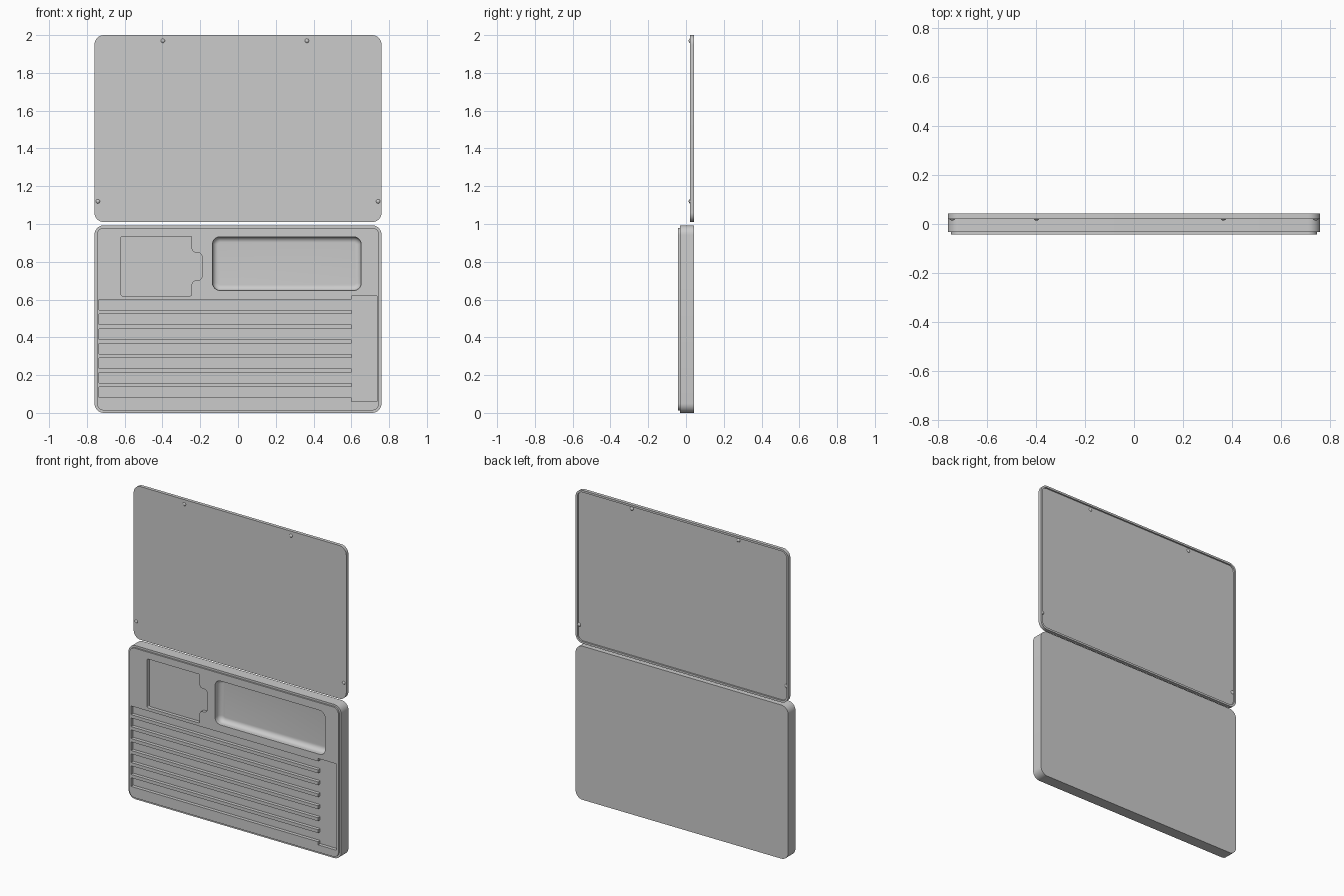
import bpy, bmesh, math
from mathutils import Vector

if "Cube" in bpy.data.objects:
    bpy.data.objects.remove(bpy.data.objects["Cube"])


def rounded(pts, radii, seg=8):
    """Right-angled outline in x,z with an arc of the given radius at each corner."""
    out, n = [], len(pts)
    for i, p in enumerate(pts):
        p = Vector(p)
        r = radii[i] if isinstance(radii, (list, tuple)) else radii
        if r == 0:
            out.append(p)
            continue
        a = (Vector(pts[i - 1]) - p).normalized()
        b = (Vector(pts[(i + 1) % n]) - p).normalized()
        c = p + r * (a + b)
        for k in range(seg + 1):
            t = math.pi / 2 * k / seg
            out.append(c - r * (b * math.cos(t) + a * math.sin(t)))
    return out


def rect(x0, x1, z0, z1, r, inset=0.0):
    d = inset
    return rounded([(x0 + d, z0 + d), (x1 - d, z0 + d), (x1 - d, z1 - d), (x0 + d, z1 - d)],
                   max(r - d, 0.008))


def loft(name, rings):
    """Closed solid through (outline, y) rings, capped at both ends."""
    bm = bmesh.new()
    loops = [[bm.verts.new((p[0], y, p[1])) for p in outline] for outline, y in rings]
    for a, b in zip(loops, loops[1:]):
        for i in range(len(a)):
            j = (i + 1) % len(a)
            bm.faces.new((a[i], a[j], b[j], b[i]))
    bm.faces.new(loops[0])
    bm.faces.new(loops[-1])
    bmesh.ops.recalc_face_normals(bm, faces=bm.faces[:])
    mesh = bpy.data.meshes.new(name)
    bm.to_mesh(mesh)
    bm.free()
    ob = bpy.data.objects.new(name, mesh)
    bpy.context.collection.objects.link(ob)
    return ob


def smooth(ob, deg=30):
    ob.data.shade_smooth()
    ob.data.set_sharp_from_angle(angle=math.radians(deg))


def carve(ob, cutter):
    cutter.hide_render = True
    m = ob.modifiers.new("cut", 'BOOLEAN')
    m.operation, m.solver, m.object = 'DIFFERENCE', 'EXACT', cutter
    bpy.context.view_layer.objects.active = ob
    bpy.ops.object.modifier_apply(modifier=m.name)
    bpy.data.objects.remove(cutter)


W = 0.76
FRONT, STEP, BACK = -0.042, -0.032, 0.042
RIM = 0.013

# Case base: thick slab with a raised inset lip on the front
outer = (-W, W, 0.0, 0.993, 0.05)
base = loft("case_base", [(rect(*outer), BACK), (rect(*outer), STEP),
                          (rect(*outer, RIM), STEP), (rect(*outer, RIM), FRONT)])

# Comb-shaped recess: seven long slots opening into one side channel
POCKET = FRONT + 0.022
comb = [(0.735, 0.06), (0.735, 0.618), (0.602, 0.618)]
for i in range(7):
    top = 0.60 - 0.0773 * i
    comb += [(0.602, top), (-0.735, top), (-0.735, top - 0.056), (0.602, top - 0.056)]
comb.append((0.602, 0.06))
carve(base, loft("slot_cutter", [([Vector(p) for p in comb], FRONT - 0.05),
                                 ([Vector(p) for p in comb], POCKET)]))

# Square recess with a rounded finger tab on its right
tab = rounded([(-0.62, 0.62), (-0.245, 0.62), (-0.245, 0.70), (-0.188, 0.70),
               (-0.188, 0.85), (-0.245, 0.85), (-0.245, 0.935), (-0.62, 0.935)],
              [0.008, 0.008, 0.02, 0.03, 0.03, 0.02, 0.008, 0.008])
carve(base, loft("tab_cutter", [(tab, FRONT - 0.05), (tab, POCKET)]))

# Deeper tray with a filleted floor
tray = (-0.135, 0.652, 0.648, 0.932, 0.04)
R, FLOOR = 0.03, FRONT + 0.05
rings = [(rect(*tray), FRONT - 0.05)]
for k in range(9):
    t = math.pi / 2 * k / 8
    rings.append((rect(*tray, R * (1 - math.cos(t))), FLOOR - R + R * math.sin(t)))
carve(base, loft("tray_cutter", rings))
smooth(base)

# Lid: shallow pan, flat on the front and open to the back
lid_box = (-W, W, 1.01, 2.0, 0.05)
lid = loft("lid", [(rect(*lid_box, RIM), 0.032), (rect(*lid_box, RIM), BACK),
                   (rect(*lid_box), BACK), (rect(*lid_box), 0.02)])
smooth(lid)

# Four small round studs through the lid
for i, (x, z) in enumerate([(-0.398, 1.97), (0.365, 1.97), (-0.742, 1.12), (0.742, 1.12)]):
    bpy.ops.mesh.primitive_uv_sphere_add(segments=20, ring_count=12, radius=0.013,
                                         location=(x, 0.027, z))
    stud = bpy.context.object
    stud.name = f"lid_stud_{i + 1}"
    smooth(stud)
